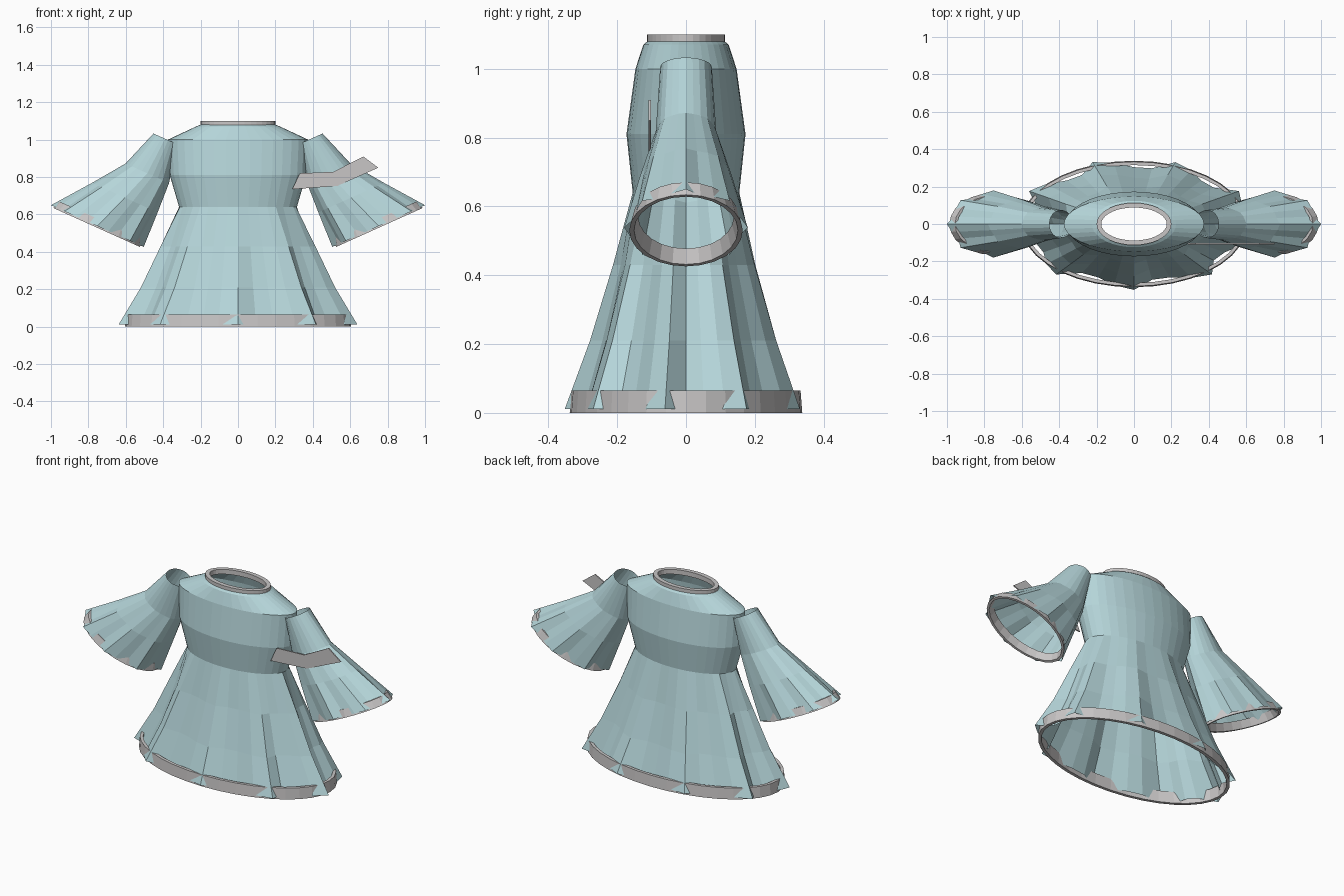
import bpy, bmesh, math
from mathutils import Vector

if "Cube" in bpy.data.objects:
    bpy.data.objects.remove(bpy.data.objects["Cube"])


def material(name, rgb):
    m = bpy.data.materials.new(name)
    m.diffuse_color = (*rgb, 1)
    m.use_nodes = True
    m.node_tree.nodes["Principled BSDF"].inputs["Base Color"].default_value = m.diffuse_color
    return m


CLOTH = material("pale blue cloth", (0.46, 0.665, 0.695))
TRIM = material("grey trim", (0.58, 0.565, 0.565))


def finish(bm, name, mat):
    bmesh.ops.recalc_face_normals(bm, faces=bm.faces)
    me = bpy.data.meshes.new(name)
    bm.to_mesh(me)
    bm.free()
    me.materials.append(mat)
    ob = bpy.data.objects.new(name, me)
    bpy.context.collection.objects.link(ob)
    return ob


def loft(name, rings, mat, closed=False):
    """Skin quads between rings of points; closed joins last ring to first."""
    bm = bmesh.new()
    rows = [[bm.verts.new(p) for p in r] for r in rings]
    pairs = list(zip(rows, rows[1:]))
    if closed:
        pairs.append((rows[-1], rows[0]))
    for a, b in pairs:
        n = len(a)
        for i in range(n):
            j = (i + 1) % n
            bm.faces.new((a[i], a[j], b[j], b[i]))
    return finish(bm, name, mat)


def ellipse(c, u, v, ru, rv, n, fold=0.0, pattern=(0,), start=0.0):
    """Ellipse in the u, v plane with repeating folds in and out."""
    pts = []
    for i in range(n):
        t = start + 2 * math.pi * i / n
        k = 1 + fold * pattern[i % len(pattern)]
        pts.append(Vector(c) + Vector(u) * ru * k * math.cos(t)
                   + Vector(v) * rv * k * math.sin(t))
    return pts


X, Y = (1, 0, 0), (0, 1, 0)
FRONT = -math.pi / 2
PLEAT = (1.0, -0.9, -0.85, 0.25)   # one sharp ridge per pleat


def level(z, rx, ry, fold=0.0):
    return ellipse((0, 0, z), X, Y, rx, ry, 36, fold, PLEAT, FRONT)


# Torso and nine-pleat skirt
loft("dress_torso", [level(1.08, 0.2, 0.112), level(1.07, 0.225, 0.124),
                     level(1.0, 0.375, 0.147), level(0.81, 0.365, 0.173),
                     level(0.64, 0.315, 0.155)], CLOTH)
loft("pleated_skirt", [level(0.64, 0.315, 0.155), level(0.43, 0.4, 0.202, 0.05),
                       level(0.21, 0.495, 0.262, 0.065),
                       level(0.012, 0.6, 0.326, 0.08)], CLOTH)


def band(name, c, u, v, axis, ru, rv, flare, thick, height, n):
    """Flat-walled oval band, bottom at c, rising along axis."""
    c, up = Vector(c), Vector(axis) * height
    top = c + up
    loft(name, [ellipse(c, u, v, ru, rv, n),
                ellipse(top, u, v, ru - flare, rv - flare, n),
                ellipse(top, u, v, ru - flare - thick, rv - flare - thick, n),
                ellipse(c, u, v, ru - thick, rv - thick, n)], TRIM, True)


# Hem and collar bands
band("hem_band", (0, 0, 0), X, Y, (0, 0, 1), 0.605, 0.338, 0.005, 0.018, 0.065, 36)
band("collar_band", (0, 0, 1.072), X, Y, (0, 0, 1), 0.2, 0.113, 0, 0.025, 0.028, 36)

# Flared sleeves with cuff bands
CUFF = (1.0, -0.8, -0.1)
SLEEVE = [((0.39, 1.005), 0.068, 0.075, 0.0), ((0.485, 0.82), 0.125, 0.086, 0.02),
          ((0.605, 0.69), 0.185, 0.128, 0.04), ((0.752, 0.538), 0.253, 0.167, 0.075)]
for s, side in ((1, "right"), (-1, "left")):
    u = (s * 0.912, 0, 0.41)
    rings = [ellipse((s * c[0], 0, c[1]), u, Y, ru, rv, 24, f, CUFF)
             for c, ru, rv, f in SLEEVE]
    loft(side + "_sleeve", rings, CLOTH)
    band(side + "_cuff_band", (s * 0.755, 0, 0.53), u, Y, (-s * 0.41, 0, 0.912),
         0.254, 0.165, 0.012, 0.014, 0.045, 24)

# Loose ribbon at the chest side
outline = [(0.29, 0.735), (0.53, 0.752), (0.75, 0.85), (0.67, 0.91),
           (0.51, 0.828), (0.33, 0.82)]
bm = bmesh.new()
front = [bm.verts.new((x, -0.109, z)) for x, z in outline]
back = [bm.verts.new((x, -0.102, z)) for x, z in outline]
for a, b, c, d in ((0, 1, 4, 5), (1, 2, 3, 4)):
    bm.faces.new([front[i] for i in (a, b, c, d)])
    bm.faces.new([back[i] for i in (d, c, b, a)])
for i in range(6):
    j = (i + 1) % 6
    bm.faces.new((front[i], back[i], back[j], front[j]))
finish(bm, "side_ribbon", TRIM)
